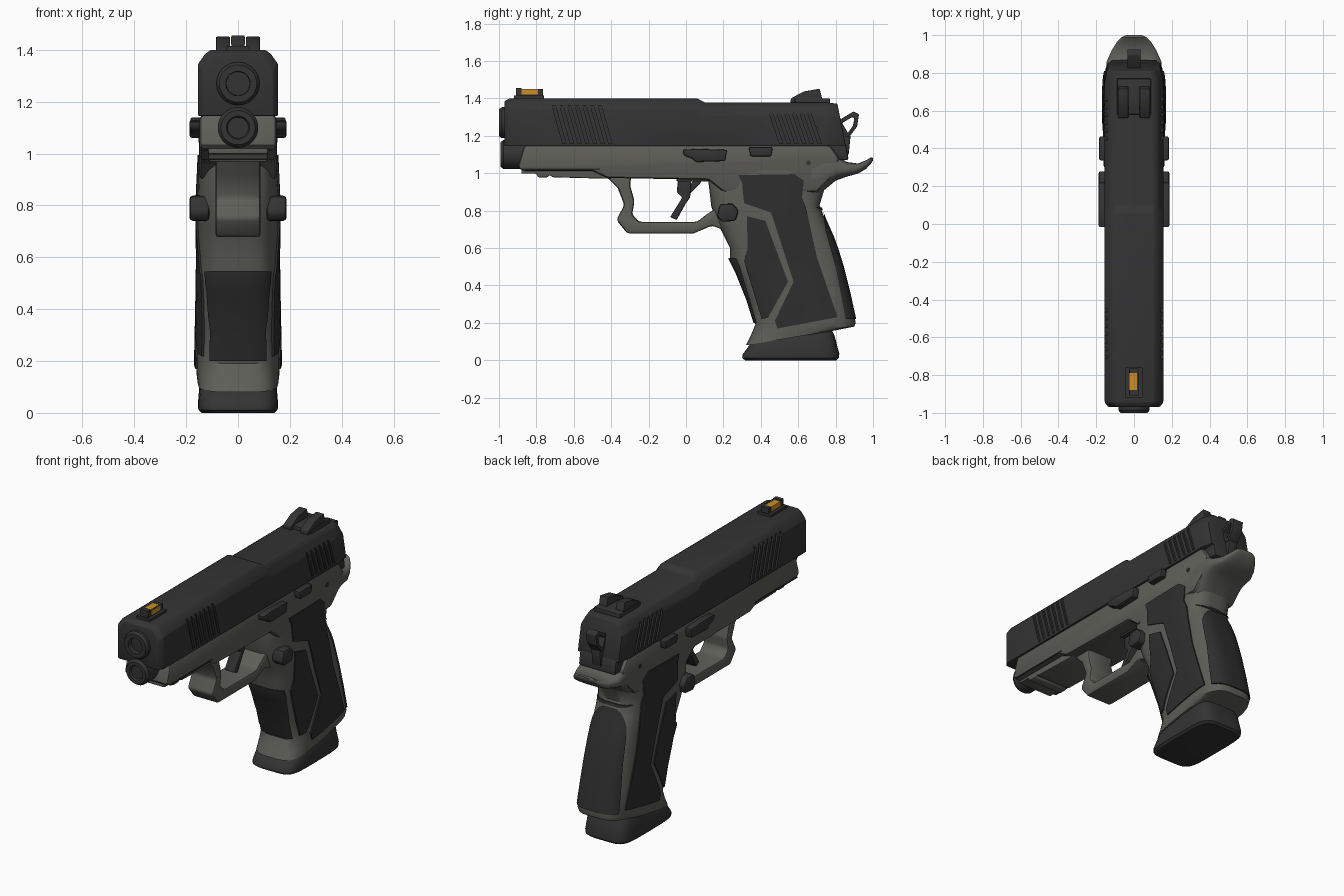
import bpy, bmesh, math
from mathutils import Vector

if "Cube" in bpy.data.objects:
    bpy.data.objects.remove(bpy.data.objects["Cube"], do_unlink=True)


def material(name, rgb):
    m = bpy.data.materials.new(name)
    m.use_nodes = True
    m.diffuse_color = (*rgb, 1)
    node = next(n for n in m.node_tree.nodes if n.type == 'BSDF_PRINCIPLED')
    node.inputs["Base Color"].default_value = (*rgb, 1)
    node.inputs["Roughness"].default_value = 0.6
    return m


STEEL = material("dark steel", (.034, .034, .035))
FRAME = material("olive grey", (.112, .111, .098))
RUBBER = material("black rubber", (.027, .027, .027))
AMBER = material("amber", (.6, .27, .02))


def bake(ob):
    """Apply the modifiers and shade smooth with sharp edges kept."""
    bpy.context.view_layer.update()
    deps = bpy.context.evaluated_depsgraph_get()
    mesh = bpy.data.meshes.new_from_object(ob.evaluated_get(deps))
    ob.modifiers.clear()
    ob.data = mesh
    mesh.shade_smooth()
    mesh.set_sharp_from_angle(angle=math.radians(35))


def finish(name, bm, mat, bevel=0):
    bmesh.ops.recalc_face_normals(bm, faces=bm.faces)
    mesh = bpy.data.meshes.new(name)
    bm.to_mesh(mesh)
    bm.free()
    mesh.materials.append(mat)
    ob = bpy.data.objects.new(name, mesh)
    bpy.context.collection.objects.link(ob)
    if bevel:
        mod = ob.modifiers.new("bevel", 'BEVEL')
        mod.width, mod.segments = bevel, 2
        mod.limit_method, mod.angle_limit = 'ANGLE', math.radians(25)
    bake(ob)
    return ob


def prism(name, parts, mat, bevel=0):
    """Side outlines in (y, z), each extruded from x0 to x1."""
    bm = bmesh.new()
    for pts, x0, x1 in parts:
        face = bm.faces.new([bm.verts.new((x0, y, z)) for y, z in pts])
        out = bmesh.ops.extrude_face_region(bm, geom=[face])
        for v in out["geom"]:
            if isinstance(v, bmesh.types.BMVert):
                v.co.x = x1
    return finish(name, bm, mat, bevel)


def pair(name, pts, x0, x1, mat, bevel=0):
    prism("left_" + name, [(pts, x0, x1)], mat, bevel)
    prism("right_" + name, [(pts, -x0, -x1)], mat, bevel)


def loft(name, rings, mat, bevel=0, closed=False):
    bm = bmesh.new()
    rows = [[bm.verts.new(p) for p in ring] for ring in rings]
    n = len(rows[0])
    for a, b in zip(rows, rows[1:] + (rows[:1] if closed else [])):
        for i in range(n):
            j = (i + 1) % n
            bm.faces.new((a[i], a[j], b[j], b[i]))
    if not closed:
        bm.faces.new(rows[0])
        bm.faces.new(rows[-1])
    return finish(name, bm, mat, bevel)


def oval(centre, across, along, power=2, n=40):
    """Superellipse ring; across and along are the half axes."""
    pts = []
    for i in range(n):
        t = math.tau * (i + .5) / n
        c, s = math.cos(t), math.sin(t)
        u = math.copysign(abs(c) ** (2 / power), c)
        v = math.copysign(abs(s) ** (2 / power), s)
        pts.append(Vector(centre) + Vector(across) * u + Vector(along) * v)
    return pts


def lathe(name, z, profile, mat):
    """Round part along y from (radius, y) pairs."""
    return loft(name, [oval((0, y, z), (r, 0, 0), (0, 0, r)) for r, y in profile], mat)


def boolean(ob, cutter, operation):
    mod = ob.modifiers.new("cut", 'BOOLEAN')
    mod.object, mod.operation, mod.solver = cutter, operation, 'EXACT'
    bake(ob)
    bpy.data.objects.remove(cutter, do_unlink=True)


def box(y0, y1, z0, z1):
    return [(y0, z0), (y1, z0), (y1, z1), (y0, z1)]


# Slide: cross-sections from muzzle to rear, the last ones slanted
def slide_section(y, top, w, side, lean=0):
    half = [(w, 1.145), (w, side), (w - .028, top - .016), (w - .05, top)]
    pts = half + [(-x, z) for x, z in reversed(half)]
    return [(x, y - lean * (z - 1.145), z) for x, z in pts]


slide = loft("slide", [
    slide_section(-.97, 1.385, .135, 1.32),
    slide_section(-.945, 1.4, .155, 1.345),
    slide_section(.06, 1.4, .155, 1.345),
    slide_section(.1, 1.378, .155, 1.31),
    slide_section(.77, 1.378, .155, 1.31, .1),
    slide_section(.855, 1.372, .14, 1.3, .2)], STEEL, .006)
grooves = []
for first, count, top in ((-.66, 7, 1.37), (.5, 6, 1.33)):
    for i in range(count):
        y = first + i * .041
        cut = [(y, 1.16), (y + .018, 1.16), (y - .04, top), (y - .058, top)]
        grooves += [(cut, .143, .2), (cut, -.143, -.2)]
boolean(slide, prism("groove_cutter", grooves, STEEL), 'DIFFERENCE')
prism("slide_tail", [([(.76, 1.16), (.855, 1.16), (.87, 1.07), (.8, 1.07)], -.125, .125)], STEEL, .012)

# Barrel and guide rod
lathe("barrel", 1.27, [(.083, -.92), (.083, -.985), (.072, -1), (.047, -1), (.044, -.94)], STEEL)
lathe("guide_rod", 1.1, [(.078, -.86), (.078, -.975), (.066, -.992), (.045, -.992), (.04, -.98)], STEEL)

# Sights
prism("front_sight", [(box(-.92, -.76, 1.39, 1.415), -.045, .045),
                      (box(-.91, -.88, 1.4, 1.455), -.025, .025),
                      (box(-.79, -.765, 1.4, 1.45), -.025, .025),
                      (box(-.9, -.77, 1.4, 1.45), .015, .026),
                      (box(-.9, -.77, 1.4, 1.425), -.026, -.015)], STEEL)
prism("front_sight_fibre", [(box(-.88, -.79, 1.42, 1.449), -.016, .0275),
                            (box(-.88, -.79, 1.42, 1.449), -.0275, -.014)], AMBER)
pair("rear_sight", [(.56, 1.37), (.56, 1.4), (.63, 1.437), (.715, 1.452), (.735, 1.37)],
     .03, .085, STEEL, .005)
prism("rear_sight_base", [(box(.58, .77, 1.36, 1.4), -.09, .09)], STEEL, .006)

# Hammer: open loop on a stem
outer = [(.795, 1.27), (.895, 1.33), (.925, 1.315), (.915, 1.25), (.87, 1.19), (.84, 1.2)]
inner = [(.835, 1.268), (.888, 1.3), (.9, 1.295), (.893, 1.255), (.865, 1.215), (.86, 1.225)]
loft("hammer", [[(-.035, *o), (.035, *o), (.035, *i), (-.035, *i)]
                for o, i in zip(outer, inner)], STEEL, .004, True)
prism("hammer_stem", [([(.85, 1.21), (.88, 1.2), (.87, 1.1), (.8, 1.1)], -.03, .03)], STEEL, .005)

# Frame body, rail and tail
prism("frame_body", [([(-.865, 1.15), (-.9, 1.03), (-.87, 1.012), (-.5, 1.012), (-.42, .975),
                       (.12, .965), (.2, .9), (.7, .9), (.8, 1.0), (.82, 1.08), (.77, 1.15)],
                      -.148, .148)], FRAME, .022)
prism("accessory_rail", [([(-.88, 1.03), (-.88, .998), (-.8, .998), (-.79, .978), (-.74, .978),
                           (-.73, .99), (-.71, .978), (-.4, .97), (-.4, 1.03)], -.115, .115)],
      FRAME, .006)
pair("rail_groove", box(-.87, -.46, 1.016, 1.024), .14, .15, RUBBER)
tail = [(.66, .84, 1.14, .148), (.74, .91, 1.13, .15), (.8, .96, 1.1, .15), (.86, .982, 1.06, .145),
        (.92, .998, 1.052, .118), (.965, 1.025, 1.07, .09), (.988, 1.05, 1.085, .068),
        (1, 1.068, 1.082, .045)]
loft("beavertail", [oval((0, y, (a + b) / 2), (w, 0, 0), (0, 0, (b - a) / 2), 3)
                    for y, a, b, w in tail], FRAME)

# Trigger guard
outer = [(-.43, .985), (-.365, .92), (-.33, .83), (-.372, .75), (-.315, .678), (.04, .678), (.14, .72), (.24, .68)]
inner = [(-.29, .985), (-.3, .94), (-.275, .85), (-.288, .78), (-.25, .74), (.06, .74), (.11, .78), (.2, .84)]
loft("trigger_guard", [[(-.087, *o), (.087, *o), (.087, *i), (-.087, *i)]
                       for o, i in zip(outer, inner)], FRAME, .014)

# Trigger
prism("trigger", [([(-.04, .985), (-.05, .9), (-.02, .87), (-.085, .765), (-.05, .75), (.0, .84),
                    (.022, .87), (.03, .985)], -.035, .035)], STEEL, .006)
prism("trigger_bar", [([(.0, .87), (.08, .95), (.09, .985), (.06, .985), (-.01, .9)], -.02, .02),
                      (box(-.05, .12, .955, .985), -.06, .06)], STEEL, .004)

# Grip: tilted rings given as front y, z, back y, z, half width
GRIP = [(.11, 1.02, .82, 1.02, .148), (.122, .93, .745, .93, .152), (.135, .82, .715, .83, .157),
        (.18, .71, .745, .75, .158), (.235, .6, .785, .66, .156), (.235, .54, .81, .59, .156),
        (.27, .47, .838, .5, .157), (.33, .32, .875, .35, .16), (.37, .19, .908, .2, .163),
        (.345, .13, .9, .18, .16), (.32, .08, .8, .16, .155)]


def grip_shape(name, grow, mat):
    rings = []
    for yf, zf, yb, zb, w in GRIP:
        along = Vector((0, yb - yf, zb - zf)) / 2
        centre = (0, (yf + yb) / 2, (zf + zb) / 2)
        rings.append(oval(centre, (w + grow, 0, 0), along * (1 + grow / along.length), 3.6))
    return loft(name, rings, mat)


grip_shape("grip", 0, FRAME)
PANELS = {
    "side_panels": [(.28, .99), (.58, .995), (.63, .96), (.62, .87), (.64, .82), (.7, .55), (.81, .23),
                    (.49, .17), (.475, .21), (.575, .42), (.455, .79), (.31, .84), (.3, .95)],
    "forward_panels": [(.325, .77), (.425, .745), (.445, .69), (.545, .42), (.44, .23), (.405, .22),
                       (.31, .53), (.33, .6)],
    "front_strap": [(.2, .55), (.27, .545), (.288, .5), (.378, .2), (.3, .2)],
    "back_strap": [(.69, .82), (.735, .8), (.745, .7), (.8, .5), (.855, .22), (.95, .22), (.9, .8)],
}
for name, outline in PANELS.items():
    panel = grip_shape(name, .007, RUBBER)
    boolean(panel, prism("panel_cutter", [(outline, -.4, .4)], RUBBER), 'INTERSECT')

# Magazine floor plate
base = [(.315, 0, .805, 0, .14), (.3, .012, .818, .012, .153), (.302, .03, .82, .035, .155),
        (.345, .09, .795, .13, .148), (.4, .12, .77, .18, .13)]
loft("magazine_base", [oval((0, (a + c) / 2, (b + d) / 2), (w, 0, 0),
                            (0, (c - a) / 2, (d - b) / 2), 5) for a, b, c, d, w in base], STEEL)

# Controls on both sides
pair("takedown_lever", [(-.02, 1.125), (-.01, 1.095), (.04, 1.075), (.05, 1.06), (.21, 1.065),
                        (.22, 1.125), (.06, 1.13)], .14, .187, STEEL, .01)
pair("slide_catch", [(.335, 1.14), (.345, 1.09), (.455, 1.09), (.465, 1.14)], .14, .184, STEEL, .008)
pair("magazine_release", [(.165, .77), (.19, .74), (.265, .745), (.282, .8), (.25, .838), (.18, .835)],
     .11, .187, STEEL, .012)
pair("frame_pin", [(.655 + .013 * math.cos(a * math.tau / 10), 1.055 + .013 * math.sin(a * math.tau / 10))
                   for a in range(10)], .14, .152, STEEL)
